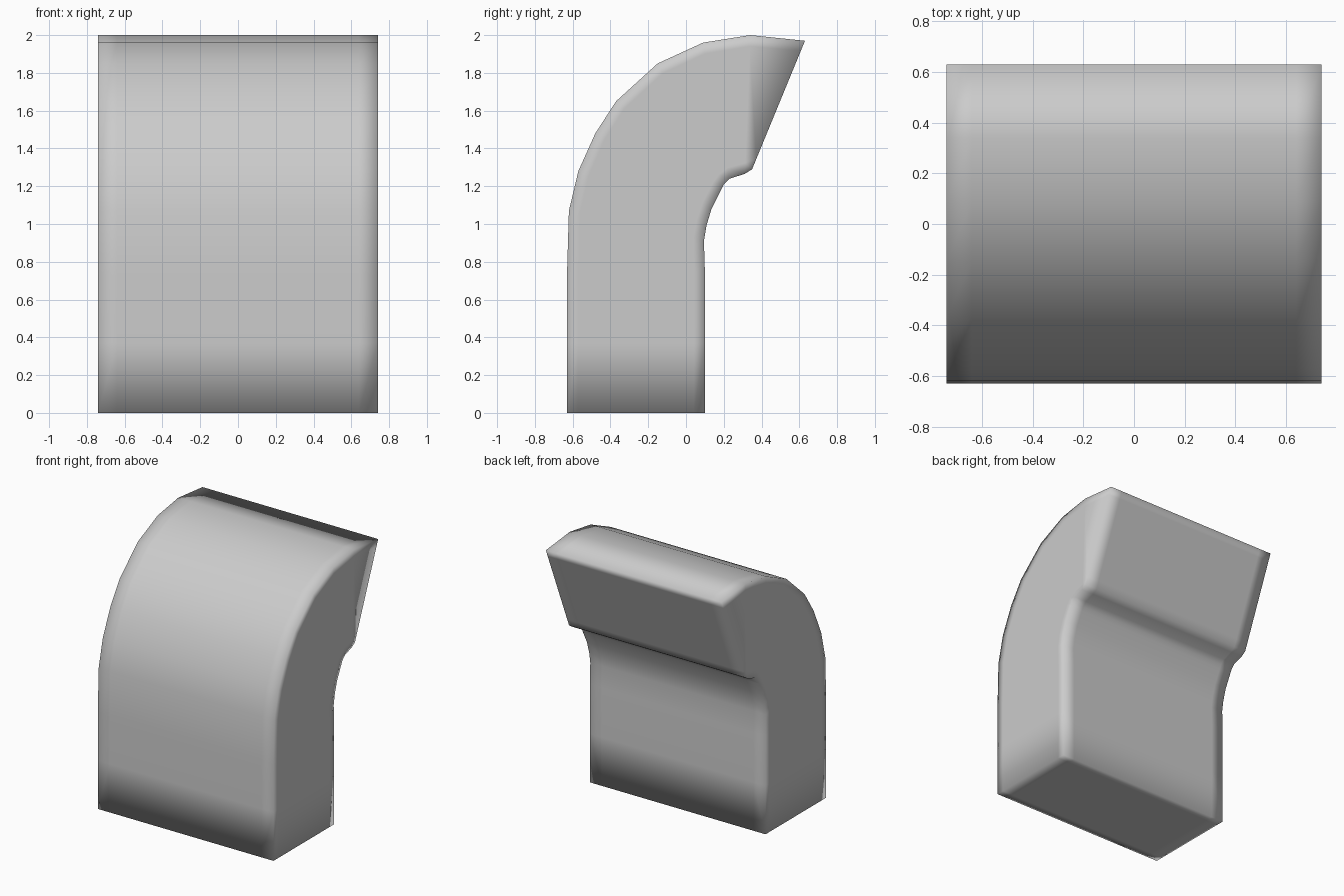
import bpy, bmesh
from mathutils import Vector

if "Cube" in bpy.data.objects:
    bpy.data.objects.remove(bpy.data.objects["Cube"])

# Outer and inner profile points (y, z), paired from the base up to the tip
stations = [
    ((-.63, 0), (.10, 0)), ((-.63, .37), (.10, .37)), ((-.63, .73), (.10, .75)),
    ((-.62, 1.07), (.095, .91)), ((-.57, 1.28), (.108, .99)), ((-.48, 1.48), (.135, 1.08)),
    ((-.37, 1.65), (.185, 1.18)), ((-.15, 1.85), (.20, 1.21)), ((.09, 1.96), (.23, 1.24)),
    ((.34, 2.0), (.31, 1.265)), ((.63, 1.97), (.35, 1.29)),
]
xs = [-.74, -.64, .64, .74]      # support loops close to the side edges
ts = [0, .08, .92, 1]            # support loops through the thickness

bm = bmesh.new()
grid = {}
last = len(stations) - 1
for k, (o, i) in enumerate(stations):
    outer, inner = Vector((0, *o)), Vector((0, *i))
    for a, x in enumerate(xs):
        for b, t in enumerate(ts):
            # only the shell is needed, inner points exist on the two caps only
            if a in (0, 3) or b in (0, 3) or k in (0, last):
                grid[a, b, k] = bm.verts.new(outer.lerp(inner, t) + Vector((x, 0, 0)))


def quad(*keys):
    bm.faces.new([grid[key] for key in keys])


# Side walls, outer curve and inner curve
for k in range(last):
    for n in range(3):
        for e in (0, 3):
            quad((e, n, k), (e, n + 1, k), (e, n + 1, k + 1), (e, n, k + 1))
            quad((n, e, k), (n + 1, e, k), (n + 1, e, k + 1), (n, e, k + 1))

# Base and tip caps
for k in (0, last):
    for a in range(3):
        for b in range(3):
            quad((a, b, k), (a + 1, b, k), (a + 1, b + 1, k), (a, b + 1, k))

bmesh.ops.recalc_face_normals(bm, faces=bm.faces)
for f in bm.faces:
    f.smooth = True
mesh = bpy.data.meshes.new("curved_block")
bm.to_mesh(mesh)
bm.free()
bpy.context.collection.objects.link(bpy.data.objects.new("curved_block", mesh))
